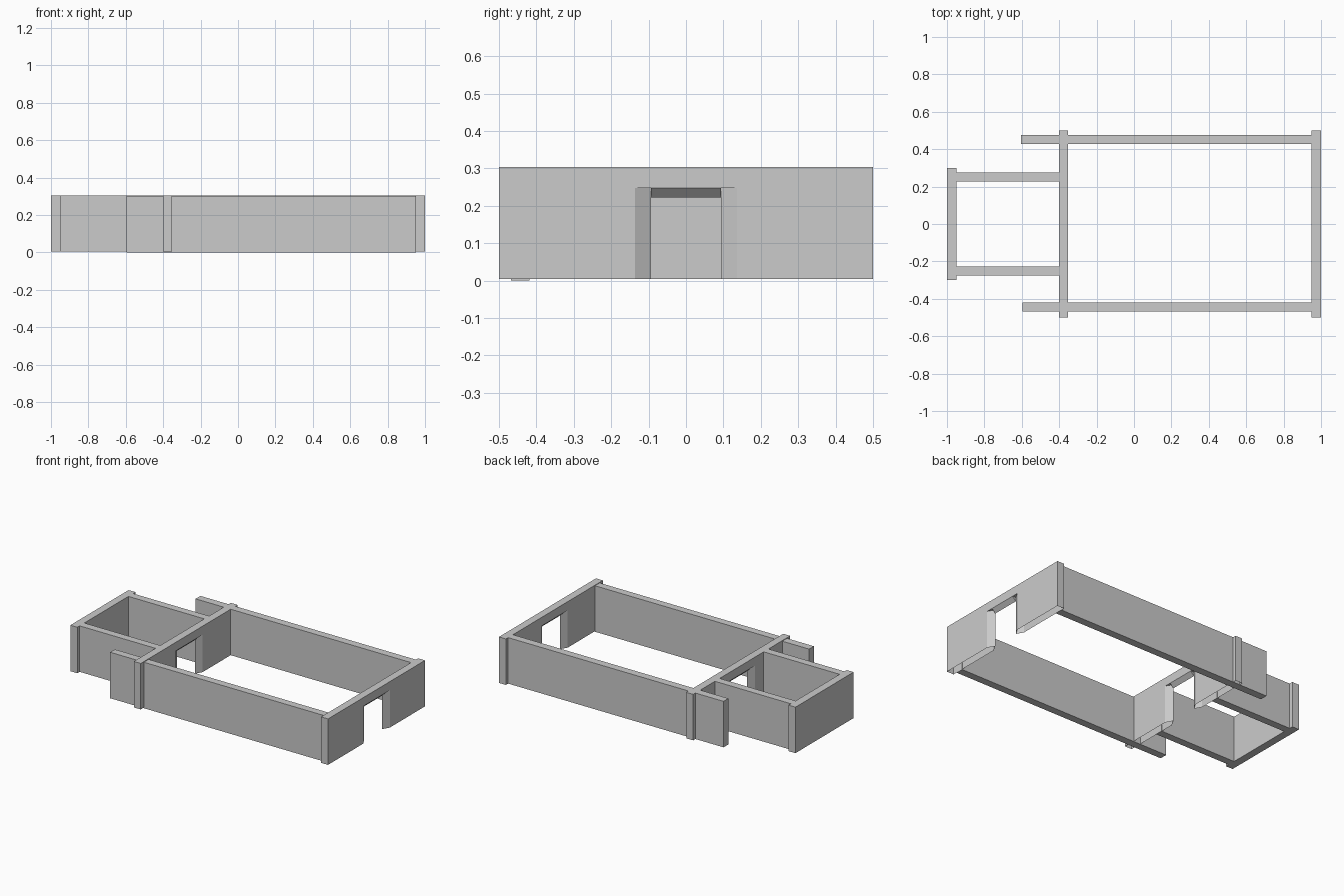
import bpy
import bmesh

cube = bpy.data.objects.get("Cube")
if cube:
    bpy.data.objects.remove(cube, do_unlink=True)

GREY = (0.6, 0.6, 0.6, 1.0)
mat = bpy.data.materials.new("wall_grey")
mat.use_nodes = True
mat.diffuse_color = GREY
mat.node_tree.nodes["Principled BSDF"].inputs["Base Color"].default_value = GREY

BOTTOM, TOP = 0.004, 0.304
HALF_T = 0.025


def finish(name, bm):
    bmesh.ops.remove_doubles(bm, verts=bm.verts[:], dist=1e-5)
    bmesh.ops.recalc_face_normals(bm, faces=bm.faces[:])
    mesh = bpy.data.meshes.new(name)
    bm.to_mesh(mesh)
    bm.free()
    mesh.materials.append(mat)
    obj = bpy.data.objects.new(name, mesh)
    bpy.context.collection.objects.link(obj)
    return obj


def face(bm, points):
    return bm.faces.new([bm.verts.new(p) for p in points])


def sides(bm, ring, z0, z1, skip=()):
    """Upright faces along a closed plan outline."""
    for i, (a, b) in enumerate(zip(ring, ring[1:] + ring[:1])):
        if i not in skip:
            face(bm, [(*a, z0), (*b, z0), (*b, z1), (*a, z1)])


def wall(name, x0, x1, y0, y1, z0=BOTTOM, z1=TOP):
    bm = bmesh.new()
    ring = [(x0, y0), (x1, y0), (x1, y1), (x0, y1)]
    sides(bm, ring, z0, z1)
    for z in (z0, z1):
        face(bm, [(x, y, z) for x, y in ring])
    return finish(name, bm)


def door_wall(name, cx):
    """Cross wall, open underneath, whose doorway edges taper to the wall's middle."""
    outer, inner, head, tip = 0.137, 0.093, 0.248, 0.223
    a, b = cx - HALF_T, cx + HALF_T
    bm = bmesh.new()
    for s in (-1, 1):
        # Pier with a pointed jamb
        sides(bm, [(a, s * 0.5), (b, s * 0.5), (b, s * outer),
                   (cx, s * inner), (a, s * outer)], BOTTOM, head)
        for x in (a, b):
            # Small ledge over the jamb and sloped half of the door head
            face(bm, [(x, s * outer, head), (x, s * inner, head), (cx, s * inner, head)])
        face(bm, [(a, s * inner, head), (b, s * inner, head), (cx, s * inner, tip)])
    for x in (a, b):
        face(bm, [(x, -inner, head), (x, inner, head), (cx, inner, tip), (cx, -inner, tip)])
    # Lintel band above the door
    stops = [-0.5, -outer, -inner, inner, outer, 0.5]
    ring = [(b, y) for y in stops] + [(a, y) for y in reversed(stops)]
    sides(bm, ring, head, TOP)
    face(bm, [(x, y, TOP) for x, y in ring])
    return finish(name, bm)


# Main room
door_wall("entrance_wall", 0.975)
door_wall("dividing_wall", -0.377)
wall("back_long_wall", -0.605, 0.952, 0.427, 0.477)
wall("front_long_wall", -0.595, 0.952, -0.468, -0.419, 0.0, 0.3)

# Small room
wall("small_room_end_wall", -1.0, -0.95, -0.3, 0.3)
for side, s in (("back", 1), ("front", -1)):
    y0, y1 = sorted((s * 0.227, s * 0.276))
    wall(f"small_room_{side}_wall", -0.952, -0.4, y0, y1)
